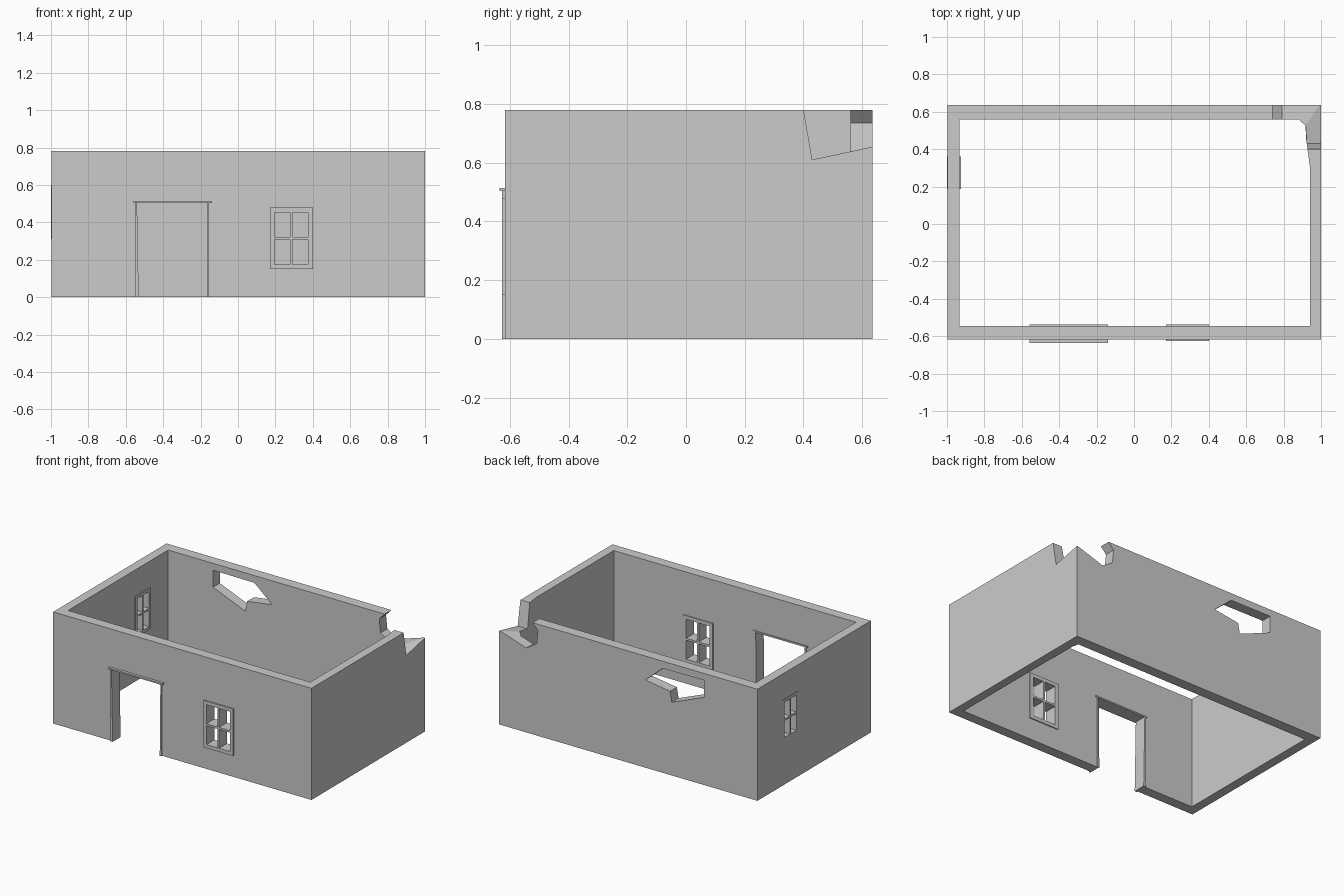
import bpy, bmesh
from mathutils import Vector

if "Cube" in bpy.data.objects:
    bpy.data.objects.remove(bpy.data.objects["Cube"])


def mesh_object(name, bm):
    bmesh.ops.recalc_face_normals(bm, faces=bm.faces)
    me = bpy.data.meshes.new(name)
    bm.to_mesh(me)
    bm.free()
    ob = bpy.data.objects.new(name, me)
    bpy.context.collection.objects.link(ob)
    return ob


def loft(name, rings):
    """Closed solid from two matching rings of points."""
    bm = bmesh.new()
    a, b = [[bm.verts.new(p) for p in r] for r in rings]
    n = len(a)
    bm.faces.new(a)
    bm.faces.new(b)
    for i in range(n):
        j = (i + 1) % n
        bm.faces.new((a[i], a[j], b[j], b[i]))
    return mesh_object(name, bm)


def prism(name, pts, axis, lo, hi):
    """Extrude a 2D outline along an axis: x takes (y, z), y takes (x, z)."""
    def place(p, d):
        return (d, p[0], p[1]) if axis == 'x' else (p[0], d, p[1])
    return loft(name, [[place(p, d) for p in pts] for d in (lo, hi)])


def rect(a0, a1, z0, z1):
    return [(a0, z0), (a1, z0), (a1, z1), (a0, z1)]


def cut(target, cutter):
    m = target.modifiers.new("cut", 'BOOLEAN')
    m.operation = 'DIFFERENCE'
    m.solver = 'EXACT'
    m.object = cutter
    bpy.context.view_layer.objects.active = target
    bpy.ops.object.modifier_apply(modifier=m.name)
    bpy.data.objects.remove(cutter, do_unlink=True)


# Outer wall block
X0, X1, Y0, Y1, H = -0.997, 1.0, -0.617, 0.635, 0.78
walls = prism("walls", rect(X0, X1, 0, H), 'y', Y0, Y1)

# Hollow interior, leaning in at the damaged back right corner
low = [(-0.932, -0.545), (0.94, -0.545), (0.94, 0.31), (0.94, 0.52),
       (0.935, 0.56), (0.20, 0.56), (-0.932, 0.56)]
high = [(-0.932, -0.545), (0.94, -0.545), (0.94, 0.31), (0.91, 0.53),
        (0.87, 0.56), (0.20, 0.56), (-0.932, 0.56)]
cut(walls, loft("room", [[(x, y, -0.1) for x, y in low],
                         [(x, y, 0.9) for x, y in high]]))

# Ragged hole in the back wall
hole = [(-0.585, 0.732), (-0.585, 0.613), (-0.335, 0.512),
        (-0.322, 0.585), (-0.13, 0.613), (-0.265, 0.729)]
cut(walls, prism("hole", hole, 'y', 0.5, 0.7))

# Broken back right corner
cut(walls, prism("side_break", [(0.397, 0.80), (0.43, 0.61), (0.70, 0.668),
                                (0.70, 0.80)], 'x', 0.84, 1.1))
cut(walls, prism("back_break", [(0.76, 0.80), (0.70, 0.735), (0.71, 0.64),
                                (0.79, 0.59), (0.85, 0.61), (1.05, 0.672),
                                (1.05, 0.80)], 'y', 0.45, 0.7))

# Doorway with jambs and lintel
cut(walls, prism("doorway", rect(-0.55, -0.155, -0.1, 0.505), 'y', -0.7, -0.5))
prism("door_jamb_left", [(-0.55, 0), (-0.531, 0), (-0.54, 0.505),
                         (-0.55, 0.505)], 'y', -0.626, -0.538)
prism("door_jamb_right", [(-0.167, 0), (-0.155, 0), (-0.155, 0.505),
                          (-0.162, 0.505)], 'y', -0.626, -0.538)
prism("door_lintel", rect(-0.56, -0.14, 0.504, 0.514), 'y', -0.635, -0.538)


# Four-pane windows
def window(name, axis, a0, a1, z0, z1, lo, hi, edge, bar):
    cut(walls, prism("opening", rect(a0, a1, z0, z1), axis, lo - 0.05, hi + 0.05))
    frame = prism(name, rect(a0, a1, z0, z1), axis, lo, hi)
    w = (a1 - a0 - 2 * edge - bar) / 2
    h = (z1 - z0 - 2 * edge - bar) / 2
    for i in range(2):
        for j in range(2):
            a = a0 + edge + i * (w + bar)
            z = z0 + edge + j * (h + bar)
            cut(frame, prism("pane", rect(a, a + w, z, z + h), axis,
                             lo - 0.1, hi + 0.1))


window("front_window", 'y', 0.17, 0.40, 0.15, 0.478, -0.626, -0.538, 0.025, 0.014)
window("left_window", 'x', 0.188, 0.36, 0.31, 0.597, -1.0, -0.925, 0.021, 0.012)
